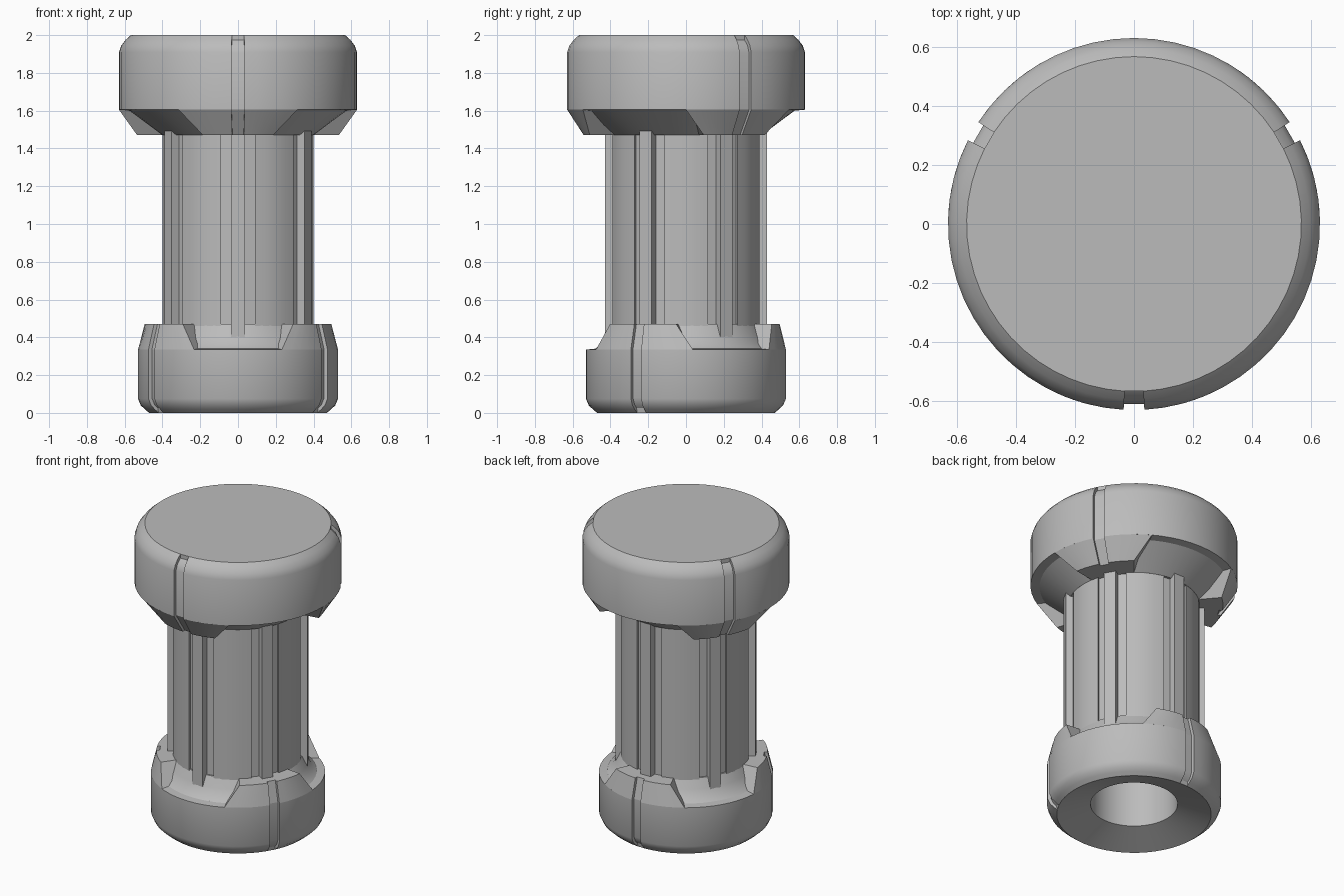
import bpy, bmesh
from math import radians, degrees, asin, sin, cos

old = bpy.data.objects.get("Cube")
if old:
    bpy.data.objects.remove(old, do_unlink=True)

grey = bpy.data.materials.new("plain grey")
grey.use_nodes = True
colour = (0.5, 0.5, 0.5, 1)
grey.diffuse_color = colour
grey.node_tree.nodes["Principled BSDF"].inputs["Base Color"].default_value = colour


def loft(name, sections, around):
    """Join sections of (angle, radius, z) points; each section is a closed loop."""
    bm = bmesh.new()
    rings = [[bm.verts.new((r * cos(radians(a)), r * sin(radians(a)), z)) for a, r, z in s]
             for s in sections]
    n = len(rings[0])
    for i in range(len(rings) if around else len(rings) - 1):
        a, b = rings[i], rings[(i + 1) % len(rings)]
        for j in range(n):
            k = (j + 1) % n
            bm.faces.new((a[j], b[j], b[k], a[k]))
    if not around:
        bm.faces.new(rings[0])
        bm.faces.new(rings[-1])
    bmesh.ops.remove_doubles(bm, verts=bm.verts, dist=1e-5)
    bmesh.ops.dissolve_degenerate(bm, edges=bm.edges, dist=1e-5)
    bmesh.ops.recalc_face_normals(bm, faces=bm.faces)
    mesh = bpy.data.meshes.new(name)
    bm.to_mesh(mesh)
    bm.free()
    mesh.materials.append(grey)
    ob = bpy.data.objects.new(name, mesh)
    bpy.context.collection.objects.link(ob)
    bpy.ops.object.select_all(action="DESELECT")
    ob.select_set(True)
    bpy.context.view_layer.objects.active = ob
    bpy.ops.object.shade_smooth_by_angle(angle=radians(28))
    return ob


def cap(name, profile, groove_profile, start, half_groove):
    """Lathe with three grooves, the first at the start angle."""
    sections = []
    for k in range(3):
        mid = start + 120 * k
        for off, prof in ((-half_groove, profile), (-half_groove, groove_profile),
                          (half_groove, groove_profile)):
            sections.append([(mid + off, r, z) for r, z in prof])
        steps = 18
        for i in range(steps):
            a = mid + half_groove + (120 - 2 * half_groove) * i / steps
            sections.append([(a, r, z) for r, z in profile])
    return loft(name, sections, True)


def tab(name, mid, base, tip, inner, half_groove, depth):
    """Tapered tooth; base and tip are (half angle, radius, z)."""
    sections = []

    def add(base_off, tip_off, cut):
        sections.append([(mid + base_off, inner, base[2]),
                         (mid + base_off, base[1] - cut, base[2]),
                         (mid + tip_off, tip[1] - cut, tip[2]),
                         (mid + tip_off, inner, tip[2])])

    steps = 5
    for side in (-1, 1):
        for i in range(steps + 1):
            t = i / steps if side > 0 else 1 - i / steps
            offs = [side * (half_groove + (h - half_groove) * t) for h in (base[0], tip[0])]
            add(*offs, 0)
        if side < 0:
            add(-half_groove, -half_groove, depth)
            add(half_groove, half_groove, depth)
    return loft(name, sections, False)


# Upper cap
cap("upper_cap",
    [(0, 2), (.567, 2), (.595, 1.975), (.618, 1.945), (.63, 1.91), (.63, 1.605),
     (.575, 1.6), (.40, 1.47), (0, 1.47)],
    [(0, 2), (.567, 2), (.567, 1.973), (.595, 1.945), (.61, 1.905), (.61, 1.605),
     (.575, 1.6), (.40, 1.47), (0, 1.47)], -90, 3.2)

# Lower cap with a dished underside and a round bore
cap("lower_cap",
    [(.265, .07), (.47, 0), (.492, .018), (.515, .04), (.53, .075), (.53, .335), (.48, .34),
     (.45, .365), (.425, .41), (.395, .47), (.265, .47)],
    [(.265, .07), (.47, 0), (.475, .025), (.495, .045), (.51, .08), (.51, .335), (.48, .34),
     (.45, .365), (.425, .41), (.395, .47), (.265, .47)], -30, 3.4)

# Teeth: the lower set sits between the upper set
for k in range(3):
    tab(f"upper_tab_{k + 1}", -90 + 120 * k, (30, .63, 1.605), (20, .542, 1.47), .38, 3.2, .02)
    tab(f"lower_tab_{k + 1}", -30 + 120 * k, (34, .53, .335), (24, .497, .47), .38, 3.4, .02)

# Hollow column with six ribs, each between two shallow channels
body, channel, rib = .40, .385, .43
outline = []
for k in range(6):
    mid = 30 + 60 * k
    edges = [(-.09, body), (-.09, channel), (-.037, channel), (-.037, rib)]
    edges += [(-t, r) for t, r in reversed(edges)]
    outline += [(mid + degrees(asin(t / r)), r) for t, r in edges]
    gap = degrees(asin(.09 / body))
    outline += [(mid + gap + (60 - 2 * gap) * i / 4, body) for i in (1, 2, 3)]
loft("ribbed_column",
     [[(a, .266, .385), (a, r, .385), (a, r, 1.515), (a, .266, 1.515)] for a, r in outline], True)
